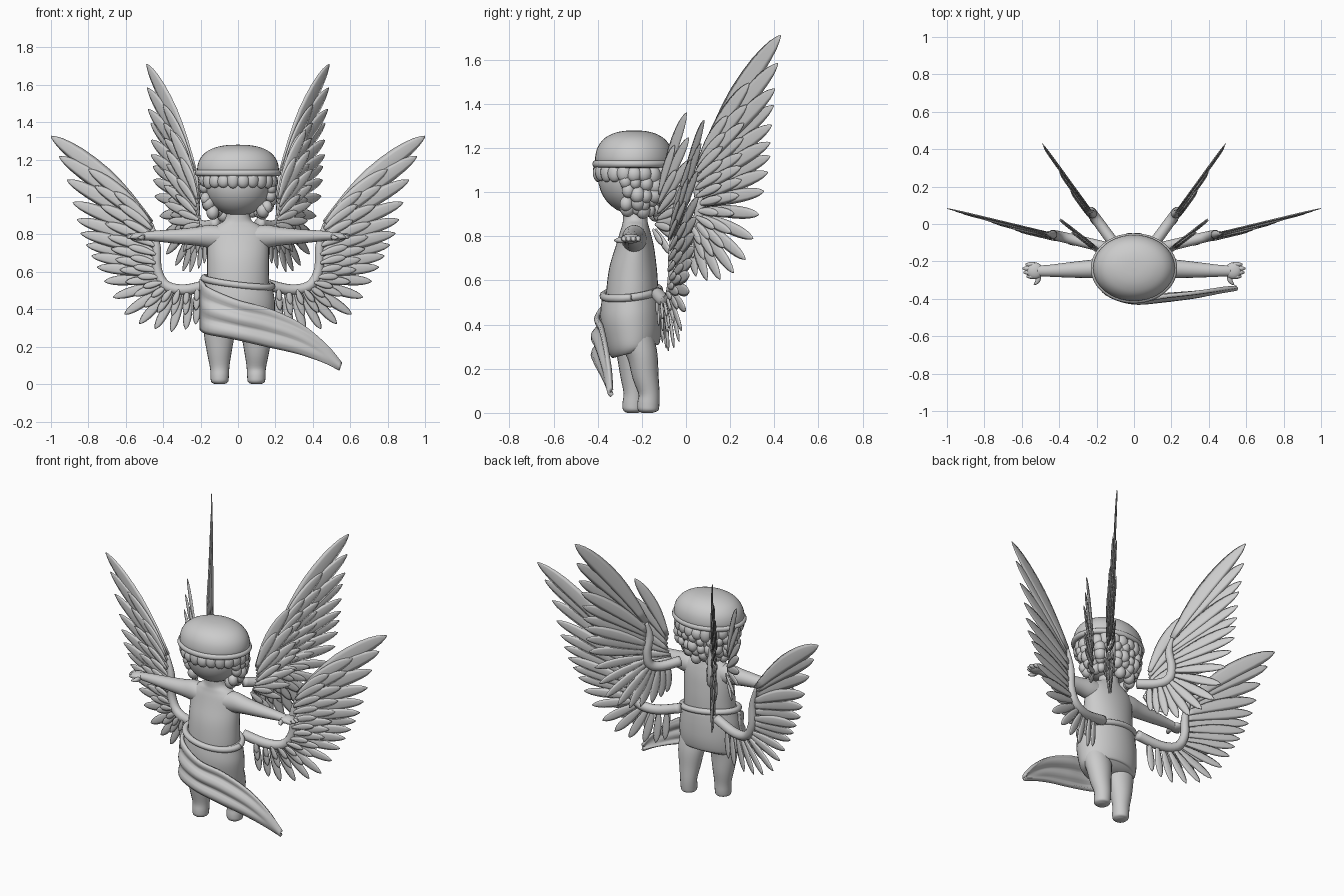
import bpy, bmesh, math, random
from mathutils import Vector, Matrix

if "Cube" in bpy.data.objects:
    bpy.data.objects.remove(bpy.data.objects["Cube"])

random.seed(4)


def finish(name, bm, subsurf=0, solid=0):
    bmesh.ops.recalc_face_normals(bm, faces=bm.faces)
    me = bpy.data.meshes.new(name)
    bm.to_mesh(me)
    bm.free()
    for p in me.polygons:
        p.use_smooth = True
    ob = bpy.data.objects.new(name, me)
    bpy.context.collection.objects.link(ob)
    if solid:
        m = ob.modifiers.new("thickness", 'SOLIDIFY')
        m.thickness = solid
        m.offset = 0
    if subsurf:
        m = ob.modifiers.new("smooth", 'SUBSURF')
        m.levels = m.render_levels = subsurf
    return ob


def at(pts, f):
    """Catmull-Rom point at fraction f of a list of tuples."""
    n = len(pts) - 1
    x = min(max(f, 0), 1) * n
    i = min(int(x), n - 1)
    t = x - i
    a, b, c, d = (pts[max(0, min(n, j))] for j in (i - 1, i, i + 1, i + 2))
    return tuple(.5 * (2*q + (r - p)*t + (2*p - 5*q + 4*r - s)*t*t + (3*q - p - 3*r + s)*t**3)
                 for p, q, r, s in zip(a, b, c, d))


def tube(bm, pts, ref=(0, 1, 0), sides=16, steps=20):
    """Skin a path of (x, y, z, half width, half depth)."""
    ref = Vector(ref)
    S = [at(pts, i / steps) for i in range(steps + 1)]
    P = [Vector(s[:3]) for s in S]
    rings = []
    for i, s in enumerate(S):
        T = (P[min(i + 1, steps)] - P[max(i - 1, 0)]).normalized()
        U = T.cross(ref).normalized()
        V = T.cross(U)
        rings.append([bm.verts.new(P[i] + U * max(s[3], .001) * math.cos(a) + V * max(s[4], .001) * math.sin(a))
                      for a in (2 * math.pi * k / sides for k in range(sides))])
    for A, B in zip(rings, rings[1:]):
        for k in range(sides):
            bm.faces.new((A[k], A[(k + 1) % sides], B[(k + 1) % sides], B[k]))
    bm.faces.new(rings[0])
    bm.faces.new(rings[-1])
    return rings


def ball(bm, loc, scale, rot=0, seg=16):
    m = Matrix.Translation(loc) @ Matrix.Rotation(rot, 4, 'Z') @ Matrix.Diagonal((*scale, 1))
    bmesh.ops.create_uvsphere(bm, u_segments=seg, v_segments=seg // 2 + 2, radius=1, matrix=m)


# torso with neck
bm = bmesh.new()
tube(bm, [(0, -.25, .4, .15, .11), (0, -.245, .52, .165, .118), (0, -.24, .64, .165, .11), (0, -.232, .74, .165, .09),
          (0, -.23, .81, .16, .072), (0, -.23, .85, .115, .06), (0, -.23, .88, .07, .055), (0, -.23, .95, .06, .055)],
     sides=32, steps=32)
finish("torso", bm)

# arms, hands and legs
for s, side in ((1, "right"), (-1, "left")):
    bm = bmesh.new()
    tube(bm, [(s*.08, -.235, .785, .06, .06), (s*.15, -.235, .79, .062, .056), (s*.22, -.24, .79, .05, .05),
              (s*.33, -.245, .79, .039, .042), (s*.45, -.25, .792, .028, .032), (s*.52, -.25, .79, .02, .028)])
    finish("arm_" + side, bm)
    bm = bmesh.new()
    ball(bm, (s*.53, -.25, .79), (.045, .045, .022))
    for k in range(4):
        y = -.28 + k * .021
        L = (.575, .59, .595, .58)[k]
        tube(bm, [(s*.53, y, .79, .013, .013), (s*(L - .02), y, .788, .014, .013), (s*L, y, .783, .004, .004)],
             sides=8, steps=8)
    tube(bm, [(s*.51, -.27, .785, .014, .014), (s*.515, -.305, .782, .013, .013), (s*.535, -.325, .782, .003, .003)],
         ref=(0, 0, 1), sides=8, steps=8)
    finish("hand_" + side, bm)
    bm = bmesh.new()
    d, k = (.045, .02) if s > 0 else (0, 0)     # one leg swings back
    tube(bm, [(s*.095, -.25 + d*.3, .36, .09, .085), (s*.1, -.245 + d, .27, .083, .07),
              (s*.1, -.238 + d*1.2, .17, .066, .06), (s*.098, -.235 + d*1.5, .09, .052, .048),
              (s*.098, -.238 + d*1.5, .04, .049, .05), (s*.098, -.24 + d*1.5, .012, .045, .046),
              (s*.098, -.24 + d*1.5, 0, .025, .025)], sides=20, steps=24)
    finish("leg_" + side, bm)

# head
bm = bmesh.new()
ball(bm, (0, -.23, 1.065), (.176, .168, .167), seg=32)
finish("head", bm)

# rounded cap and its rolled band
bm = bmesh.new()
tube(bm, [(0, -.235, z, .212 * r, .172 * r) for z, r in
          ((1.11, .98), (1.15, 1.03), (1.2, .97), (1.24, .81), (1.265, .57), (1.277, .3), (1.28, .01))],
     sides=40, steps=24)
finish("cap", bm)
bpy.ops.mesh.primitive_torus_add(location=(0, -.237, 1.128), major_radius=1, minor_radius=.085,
                                 major_segments=48, minor_segments=10)
band = bpy.context.object
band.name = "cap_band"
band.scale = (.213, .173, .2)
bpy.ops.object.shade_smooth_by_angle(angle=1.5)

# curly hair: a fringe all round and clustered curls over sides and back
bm = bmesh.new()
for k in range(22):
    a = 2 * math.pi * k / 22
    ball(bm, (.19 * math.cos(a), -.235 + .165 * math.sin(a), 1.085 + random.uniform(-.008, .008)),
         (.024, .034, random.uniform(.034, .048)), a, 12)
for z, r in ((1.04, 1.0), (.995, .97), (.955, .88), (.915, .76)):
    for k in range(13):
        a = math.radians(-12 + 204 * (k + random.uniform(-.2, .2)) / 12)
        q = random.uniform(.026, .036)
        ball(bm, (.182 * r * math.cos(a), -.235 + .155 * r * math.sin(a), z + random.uniform(-.015, .015)),
             (q, q, q * 1.15), a, 12)
finish("curly_hair", bm)

# cloth wrapped round the hips, sloping top edge
bm = bmesh.new()
rings = tube(bm, [(0, -.235, .275, .165, .10), (0, -.24, .3, .186, .118), (0, -.243, .37, .195, .133),
                  (0, -.25, .45, .197, .138), (0, -.25, .52, .188, .132), (0, -.248, .55, .182, .124),
                  (0, -.248, .56, .165, .108)], sides=40, steps=24)
for ring in rings:
    for v in ring:
        f = max(0, (v.co.z - .3) / .26)
        v.co.z += f * (-.12 * v.co.x + .12 * (v.co.y + .25))
finish("hip_cloth", bm)

# rolled upper edge of the cloth
bm = bmesh.new()
roll = []
for k in range(25):
    a = 2 * math.pi * k / 24
    x, y = .183 * math.cos(a), .126 * math.sin(a)
    roll.append((x, y - .248, .545 - .12 * x + .12 * y, .018, .018))
tube(bm, roll, ref=(0, 0, 1), sides=10, steps=48)
finish("cloth_roll", bm)

# flowing tail of the cloth
upper = [(-.198, -.25, .56), (-.15, -.34, .51), (.0, -.392, .445), (.17, -.375, .40), (.34, -.36, .32),
         (.47, -.345, .21), (.55, -.335, .11)]
lower = [(-.195, -.25, .29), (-.16, -.35, .27), (-.02, -.405, .245), (.15, -.40, .205), (.32, -.38, .165),
         (.45, -.355, .12), (.545, -.335, .078)]
bm = bmesh.new()
NS, NT = 32, 14
grid = []
for i in range(NS + 1):
    f = i / NS
    A, B = Vector(at(upper, f)), Vector(at(lower, f))
    row = []
    for j in range(NT + 1):
        t = j / NT
        p = A.lerp(B, t)
        p.y -= .011 * math.sin(t * 5 * math.pi + 2 * f) * math.sin(math.pi * min(1, f + .15)) + .012 * math.sin(math.pi * t)
        row.append(bm.verts.new(p))
    grid.append(row)
for i in range(NS):
    for j in range(NT):
        bm.faces.new((grid[i][j], grid[i + 1][j], grid[i + 1][j + 1], grid[i][j + 1]))
finish("cloth_tail", bm, solid=.02)


# wings: a bent arm with fanned feathers, drawn in a (u, z) plane turned by an angle
def wing(name, root, angle, bone, tips, layers, s, arm=True):
    c, n = math.cos(math.radians(angle)), math.sin(math.radians(angle))
    normal = Vector((s * n, -c, 0))

    def place(u, z, off=0):
        return Vector((s * (root[0] + u * c), root[1] + u * n, z)) + normal * off

    bm = bmesh.new()
    if arm:
        pts = [(*place(u, z), r, r) for (u, z), r in zip(bone, (.03, .029, .028, .026, .023, .01))]
        tube(bm, pts, ref=normal, sides=12, steps=24)
    for count, scale, off in layers:
        for i in range(count):
            f = i / (count - 1)
            b, t = Vector(at(bone, 1 - .88 * f)), Vector(at(tips, f))
            t = b + (t - b) * scale
            d = t - b
            bow = Vector((-d.y, d.x)) * (.05 * (1 - f) - .015)
            w = .013 + .05 * d.length
            h = off + .004 * (i % 3 - 1)
            feather = []
            for q, k in ((0, .35), (.25, .75), (.5, 1), (.75, .92), (.92, .55), (1, .08)):
                p = b + d * q + bow * math.sin(math.pi * q)
                feather.append((*place(p.x, p.y, h), w * k, .006 * min(1, k + .2)))
            tube(bm, feather, ref=normal, sides=6, steps=10)
    finish(name, bm)


upper_bone = [(0, .86), (.12, .845), (.19, .87), (.205, .95), (.19, 1.05), (.21, 1.14)]
upper_tips = [(.65, 1.71), (.63, 1.51), (.61, 1.385), (.6, 1.25), (.59, 1.15), (.57, 1.03), (.52, .87), (.47, .71),
              (.36, .62), (.25, .60), (.15, .63), (.08, .67)]
lower_bone = [(0, .54), (.15, .505), (.26, .525), (.31, .61), (.315, .74), (.345, .86)]
lower_tips = [(.895, 1.325), (.82, 1.14), (.77, .95), (.735, .82), (.69, .72), (.64, .625), (.575, .5), (.475, .36),
              (.34, .3), (.2, .28), (.1, .32)]
small_bone = [(-.02, .82), (0, .86), (.02, .91), (.02, .99)]
small_tips = [(.21, 1.36), (.24, 1.2), (.25, 1.08), (.24, .95), (.19, .82), (.1, .72)]
for s, side in ((1, "right"), (-1, "left")):
    wing("upper_wing_" + side, (.11, -.1), 54, upper_bone, upper_tips,
         ((18, 1, 0), (16, .62, .012), (14, .36, .022)), s)
    wing("lower_wing_" + side, (.13, -.13), 13.5, lower_bone, lower_tips,
         ((17, 1, 0), (15, .62, .012), (14, .36, .022)), s)
    wing("small_feather_fan_" + side, (.2, -.13), 38, small_bone, small_tips, ((8, 1, 0), (6, .6, .01)), s, False)
